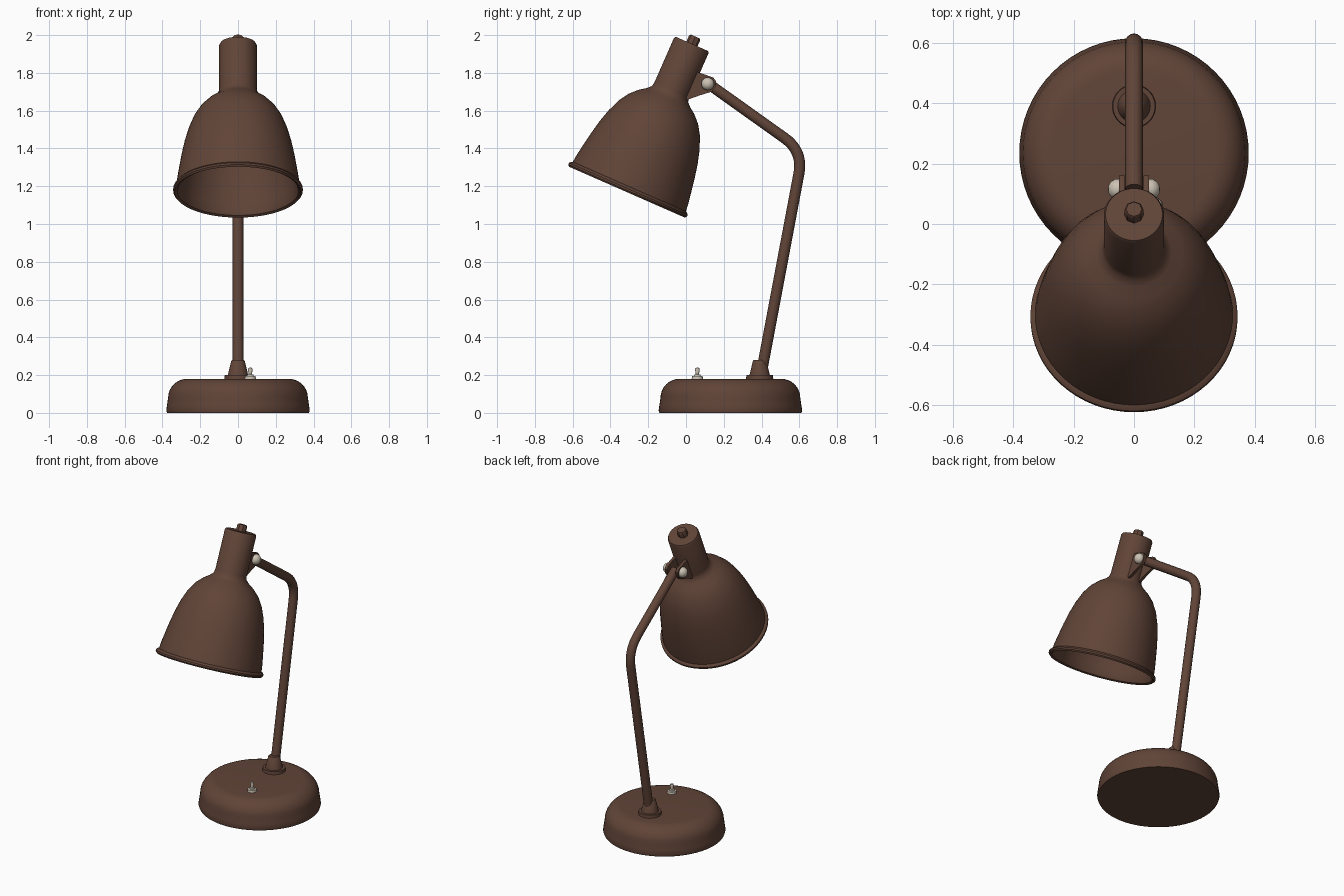
import bpy, bmesh, math
from mathutils import Vector, Matrix

if "Cube" in bpy.data.objects:
    bpy.data.objects.remove(bpy.data.objects["Cube"])


def material(name, rgb):
    m = bpy.data.materials.new(name)
    m.diffuse_color = (*rgb, 1)
    m.use_nodes = True
    m.node_tree.nodes["Principled BSDF"].inputs["Base Color"].default_value = m.diffuse_color
    return m


BROWN = material("brown_paint", (0.118, 0.058, 0.039))
CREAM = material("cream_metal", (0.60, 0.54, 0.45))


def finish(name, bm, mat, angle=35):
    bmesh.ops.recalc_face_normals(bm, faces=bm.faces)
    me = bpy.data.meshes.new(name)
    bm.to_mesh(me)
    bm.free()
    me.materials.append(mat)
    ob = bpy.data.objects.new(name, me)
    bpy.context.collection.objects.link(ob)
    bpy.context.view_layer.objects.active = ob
    ob.select_set(True)
    bpy.ops.object.shade_smooth_by_angle(angle=math.radians(angle))
    ob.select_set(False)
    return ob


def lathe(name, profile, mat, origin, axis=(0, 0, 1), sides=48):
    """Spin (radius, height) points round an axis through origin."""
    rot = Vector((0, 0, 1)).rotation_difference(Vector(axis)).to_matrix().to_4x4()
    bm = bmesh.new()
    vs = [bm.verts.new((r, 0, h)) for r, h in profile]
    es = [bm.edges.new(p) for p in zip(vs, vs[1:])]
    bmesh.ops.spin(bm, geom=vs + es, cent=(0, 0, 0), axis=(0, 0, 1),
                   angle=math.tau, steps=sides, use_duplicate=False)
    bmesh.ops.remove_doubles(bm, verts=bm.verts, dist=1e-5)
    bmesh.ops.transform(bm, matrix=Matrix.Translation(origin) @ rot, verts=bm.verts)
    return finish(name, bm, mat)


def tube(name, path, radius, mat, sides=16):
    """Round tube along a path in the x = 0 plane."""
    bm = bmesh.new()
    rings = []
    for i, p in enumerate(path):
        t = (path[min(i + 1, len(path) - 1)] - path[max(i - 1, 0)]).normalized()
        n = Vector((1, 0, 0)).cross(t)
        rings.append([bm.verts.new(p + radius * (math.cos(a) * Vector((1, 0, 0)) + math.sin(a) * n))
                      for a in (math.tau * k / sides for k in range(sides))])
    for a, b in zip(rings, rings[1:]):
        for k in range(sides):
            bm.faces.new((a[k], a[(k + 1) % sides], b[(k + 1) % sides], b[k]))
    bm.faces.new(rings[0])
    bm.faces.new(rings[-1])
    return finish(name, bm, mat)


# Heavy round base with a rounded shoulder
shoulder = [(0.27 + 0.1 * math.sin(a), 0.08 + 0.1 * math.cos(a))
            for a in (math.pi / 2 * k / 8 for k in range(9))]
lathe("base", [(0, 0.18)] + shoulder + [(0.376, 0.04), (0.38, 0.012), (0.376, 0), (0, 0)],
      BROWN, (0, 0.235, 0), sides=64)

# Collar that holds the arm
lathe("arm_collar", [(0, 0.1), (0.03, 0.1), (0.036, 0.094), (0.054, 0.02), (0.07, 0.02), (0.072, 0), (0, 0)],
      BROWN, (0, 0.39, 0.18), sides=32)

# Toggle switch
lathe("switch", [(0, 0.06), (0.01, 0.058), (0.012, 0.05), (0.009, 0.025), (0.016, 0.022),
                 (0.018, 0.016), (0.028, 0.014), (0.03, 0), (0, 0)], CREAM, (0.065, 0.06, 0.18), sides=16)

# Bent arm: two straight runs joined by a soft bend
foot, corner, pivot = Vector((0, 0.395, 0.19)), Vector((0, 0.62, 1.385)), Vector((0, 0.115, 1.745))
a = corner + (foot - corner).normalized() * 0.12
b = corner + (pivot - corner).normalized() * 0.12
bend = [a * (1 - t) ** 2 + corner * 2 * t * (1 - t) + b * t * t for t in (k / 10 for k in range(11))]
tube("arm", [foot] + bend + [pivot], 0.029, BROWN)

# Tilted hollow shade with rolled rim and cylindrical neck
tilt = math.radians(23.7)
axis = Vector((0, math.sin(tilt), math.cos(tilt)))
rim = Vector((0, -0.31, 1.175))
outer = [(0.327, 0.025), (0.322, 0.07), (0.312, 0.13), (0.30, 0.2), (0.283, 0.28), (0.263, 0.35),
         (0.235, 0.42), (0.20, 0.475), (0.16, 0.515), (0.125, 0.54), (0.105, 0.56), (0.1, 0.585)]
inner = [(r - 0.012, h - 0.01) for r, h in outer[:9]]
neck = [(0.1, 0.838), (0.094, 0.85), (0, 0.85)]
roll = [(0.322, 0.0), (0.335, -0.007), (0.343, 0.002), (0.343, 0.012), (0.336, 0.02)]
lathe("shade", [(0, 0.515)] + inner[::-1] + roll + outer + neck, BROWN, rim, axis, 64)
lathe("top_knob", [(0, 0.048), (0.026, 0.048), (0.032, 0.04), (0.032, 0), (0, 0)],
      BROWN, rim + axis * 0.845, axis, 8)

# Pivot bracket cheeks and bolt caps on both sides
outline = [(0.02, 1.815), (0.075, 1.80), (0.145, 1.775), (0.16, 1.755), (0.155, 1.725),
           (0.135, 1.70), (0.07, 1.68), (0.0, 1.655)]
for side, s in (("left", -1), ("right", 1)):
    bm = bmesh.new()
    face = bm.faces.new([bm.verts.new((s * 0.032, y, z)) for y, z in outline])
    ext = bmesh.ops.extrude_face_region(bm, geom=[face])
    moved = [v for v in ext["geom"] if isinstance(v, bmesh.types.BMVert)]
    bmesh.ops.translate(bm, vec=(s * 0.018, 0, 0), verts=moved)
    finish(f"bracket_cheek_{side}", bm, BROWN)
    lathe(f"bolt_cap_{side}", [(0, 0.036), (0.013, 0.034), (0.026, 0.026), (0.034, 0.012), (0.034, 0), (0, 0)],
          CREAM, (s * 0.05, 0.115, 1.742), (s, 0, 0), 20)
